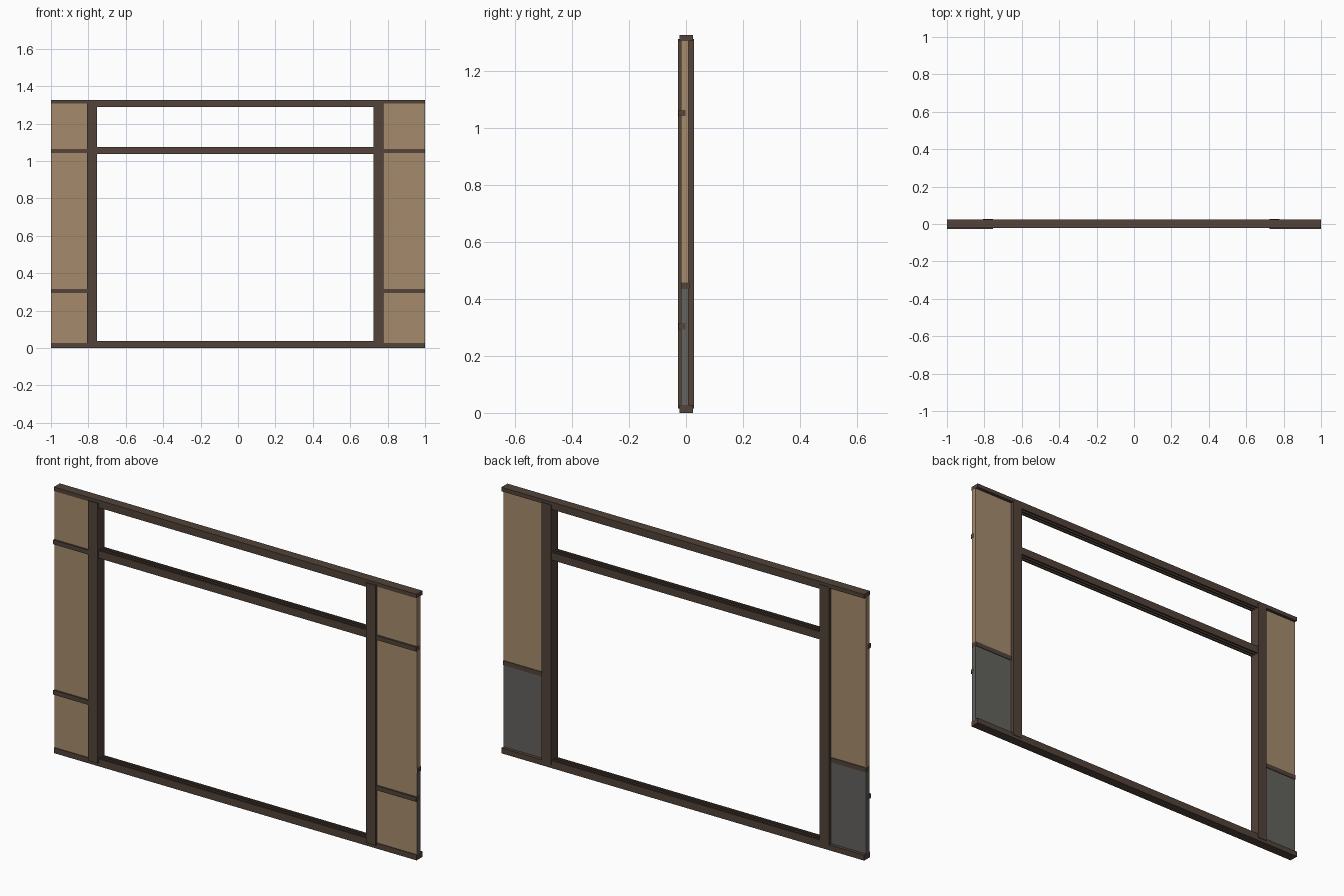
import bpy, bmesh

if "Cube" in bpy.data.objects:
    bpy.data.objects.remove(bpy.data.objects["Cube"])

def mat(name, c):
    m = bpy.data.materials.new(name)
    m.diffuse_color = (*c, 1)
    m.use_nodes = True
    m.node_tree.nodes["Principled BSDF"].inputs["Base Color"].default_value = m.diffuse_color
    return m

WOOD = mat("dark wood", (0.085, 0.057, 0.042))
PLASTER = mat("tan plaster", (0.375, 0.26, 0.152))
GREY = mat("grey panel", (0.125, 0.122, 0.113))

def finish(name, bm, mats):
    bmesh.ops.recalc_face_normals(bm, faces=bm.faces)
    me = bpy.data.meshes.new(name)
    bm.to_mesh(me)
    bm.free()
    for m in mats:
        me.materials.append(m)
    ob = bpy.data.objects.new(name, me)
    bpy.context.collection.objects.link(ob)
    return ob

def box(name, x, y, z, *mats):
    bm = bmesh.new()
    bmesh.ops.create_cube(bm, size=1)
    for v in bm.verts:
        v.co = [(a + b) / 2 + c * (b - a) for c, (a, b) in zip(v.co, (x, y, z))]
    return finish(name, bm, mats)

def edge_run(y0, y1, z, depth):
    """Outline along one side of a rail, with two sliding grooves."""
    w = y1 - y0
    pts = [(y0, z)]
    for c in (0.3, 0.7):
        a, b = y0 + w * (c - 0.12), y0 + w * (c + 0.12)
        pts += [(a, z), (a, z + depth), (b, z + depth), (b, z)]
    return pts + [(y1, z)]

def rail(name, x, y, z, groove_top=0, groove_bottom=0):
    lo = edge_run(*y, z[0], groove_bottom) if groove_bottom else [(y[0], z[0]), (y[1], z[0])]
    hi = edge_run(*y, z[1], -groove_top) if groove_top else [(y[0], z[1]), (y[1], z[1])]
    bm = bmesh.new()
    f = bm.faces.new([bm.verts.new((x[0], a, b)) for a, b in lo + hi[::-1]])
    ext = bmesh.ops.extrude_face_region(bm, geom=[f])
    moved = [g for g in ext["geom"] if isinstance(g, bmesh.types.BMVert)]
    bmesh.ops.translate(bm, verts=moved, vec=(x[1] - x[0], 0, 0))
    return finish(name, bm, [WOOD])

BEAM_Y = (-0.022, 0.025)
L, R = (-0.807, -0.755), (0.725, 0.778)
GAP = (L[1], R[0])

# Full-length beams and the grooved rails of the opening
box("bottom_beam", (-1, 1), BEAM_Y, (0, 0.027), WOOD)
box("top_beam", (-1, 1), BEAM_Y, (1.306, 1.326), WOOD)
rail("sill_track", GAP, BEAM_Y, (0.027, 0.037), groove_top=0.007)
rail("head_track", GAP, BEAM_Y, (1.289, 1.306), groove_bottom=0.01)
rail("transom_rail", GAP, BEAM_Y, (1.037, 1.075), groove_top=0.007, groove_bottom=0.01)

# Posts and side wall bays
for side, post, bay in (("left", L, (-1, L[0])), ("right", R, (R[1], 1))):
    box(side + "_post", post, (-0.028, 0.028), (0.016, 1.312), WOOD)
    box(side + "_upper_panel", bay, (-0.018, 0.009), (0.446, 1.306), PLASTER)
    lower = box(side + "_lower_panel", bay, (-0.018, 0.009), (0.027, 0.446), GREY, PLASTER)
    for p in lower.data.polygons:          # plaster on the front only
        if p.normal.y < -0.5:
            p.material_index = 1
    # rail on the back between plaster and grey panel
    e = (bay[0] - (0.0008 if side == "left" else 0), bay[1] + (0.0008 if side == "right" else 0))
    box(side + "_back_rail", e, (-0.0175, 0.012), (0.434, 0.457), WOOD)
    # thin battens on the front
    for n, z in (("lower", 0.304), ("upper", 1.053)):
        box(f"{side}_{n}_batten", e, (-0.026, -0.001), (z - 0.011, z + 0.011), WOOD)
